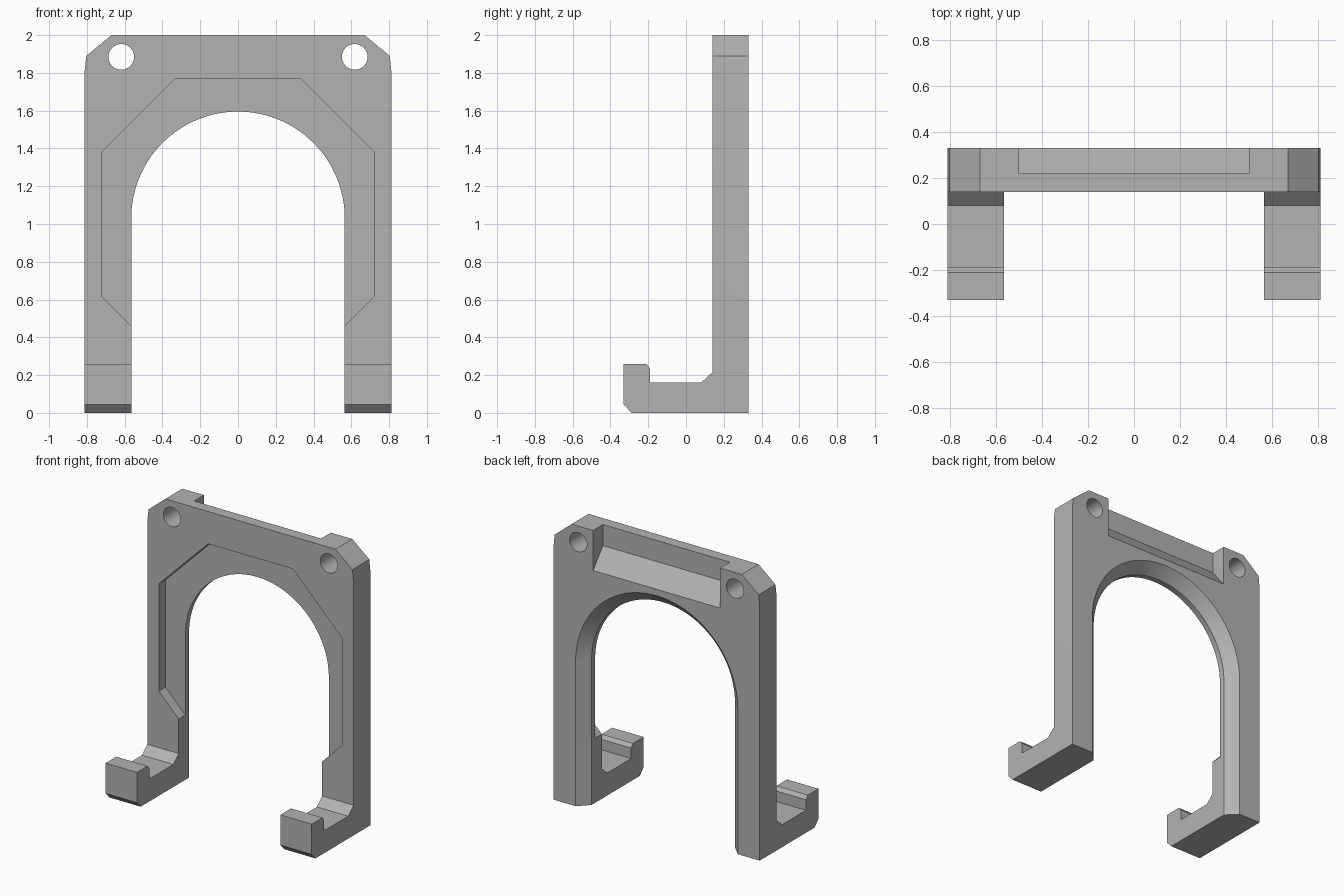
import bpy
import bmesh
from math import cos, sin, pi, radians

cube = bpy.data.objects.get("Cube")
if cube:
    bpy.data.objects.remove(cube, do_unlink=True)


def loft(name, rings):
    """Solid through matching rings of points, capped at both ends."""
    bm = bmesh.new()
    loops = [[bm.verts.new(p) for p in ring] for ring in rings]
    count = len(loops[0])
    for a, b in zip(loops, loops[1:]):
        for i in range(count):
            j = (i + 1) % count
            bm.faces.new((a[i], a[j], b[j], b[i]))
    bm.faces.new(loops[0])
    bm.faces.new(loops[-1])
    bmesh.ops.recalc_face_normals(bm, faces=bm.faces)
    mesh = bpy.data.meshes.new(name)
    bm.to_mesh(mesh)
    bm.free()
    obj = bpy.data.objects.new(name, mesh)
    bpy.context.collection.objects.link(obj)
    return obj


def along_x(name, profile, half):
    return loft(name, [[(x, y, z) for y, z in profile] for x in (-half, half)])


def along_y(name, outline, y0, y1):
    return loft(name, [[(x, y, z) for x, z in outline] for y in (y0, y1)])


def mirrored(points):
    return points + [(-x, z) for x, z in reversed(points)]


def circle(cx, cz, r, n=40):
    return [(cx + r * cos(2 * pi * i / n), cz + r * sin(2 * pi * i / n)) for i in range(n)]


def arch(y, r, n=64):
    arc = [(r * cos(pi * i / n), y, ARCH_Z + r * sin(pi * i / n)) for i in range(n + 1)]
    return [(r, y, -0.2)] + arc + [(-r, y, -0.2)]


def combine(obj, cutter, operation):
    cutter.hide_render = True
    mod = obj.modifiers.new(cutter.name, 'BOOLEAN')
    mod.object = cutter
    mod.operation = operation
    mod.solver = 'EXACT'
    return cutter


FRONT, BACK = 0.14, 0.33
ARCH_Z, ARCH_R, BEVEL = 1.03, 0.565, 0.074

# Side profile: upright plate with a hooked foot
side = [(BACK, 0), (BACK, 2.1), (FRONT, 2.1), (FRONT, 0.215), (0.08, 0.16),
        (-0.19, 0.16), (-0.19, 0.235), (-0.21, 0.26), (-BACK, 0.26),
        (-BACK, 0.045), (-0.288, 0)]
frame = along_x("hooked_arch_frame", side, 0.9)

cutters = []

# Outer outline with clipped top corners
outline = mirrored([(0.812, -0.2), (0.812, 1.81), (0.803, 1.89), (0.67, 2)])
cutters.append(combine(frame, along_y("outer_outline", outline, -0.6, 0.6), 'INTERSECT'))

# Arched opening, flared at the back
flare = ARCH_R + BEVEL + 0.05
opening = loft("arch_opening", [arch(-0.6, ARCH_R), arch(BACK - BEVEL, ARCH_R),
                                arch(BACK + 0.05, flare)])
cutters.append(combine(frame, opening, 'DIFFERENCE'))

# Shallow angular recess in the front
recess = mirrored([(0.5, 0.395), (0.722, 0.617), (0.722, 1.38), (0.333, 1.77)])
cutters.append(combine(frame, along_y("front_recess", recess, 0, 0.215), 'DIFFERENCE'))

# Sloped notch in the back of the top edge
notch = [(0.22, 2.2), (0.22, 1.85), (BACK, 1.715), (0.4, 1.629), (0.4, 2.2)]
cutters.append(combine(frame, along_x("top_notch", notch, 0.5), 'DIFFERENCE'))

# Corner screw holes
for sx in (-1, 1):
    hole = along_y("screw_hole", circle(0.618 * sx, 1.885, 0.068), -0.1, 0.6)
    cutters.append(combine(frame, hole, 'DIFFERENCE'))

# Bake the cuts and drop the helpers
bpy.context.view_layer.update()
depsgraph = bpy.context.evaluated_depsgraph_get()
baked = bpy.data.meshes.new_from_object(frame.evaluated_get(depsgraph))
frame.modifiers.clear()
frame.data = baked
for cutter in cutters:
    bpy.data.objects.remove(cutter, do_unlink=True)

# Plain grey finish
grey = bpy.data.materials.new("plain_grey")
grey.use_nodes = True
colour = (0.45, 0.45, 0.45, 1)
grey.diffuse_color = colour
grey.node_tree.nodes["Principled BSDF"].inputs["Base Color"].default_value = colour
frame.data.materials.clear()
frame.data.materials.append(grey)

# Smooth the curves, keep the edges crisp
bpy.ops.object.select_all(action='DESELECT')
frame.select_set(True)
bpy.context.view_layer.objects.active = frame
bpy.ops.object.shade_smooth_by_angle(angle=radians(8))
